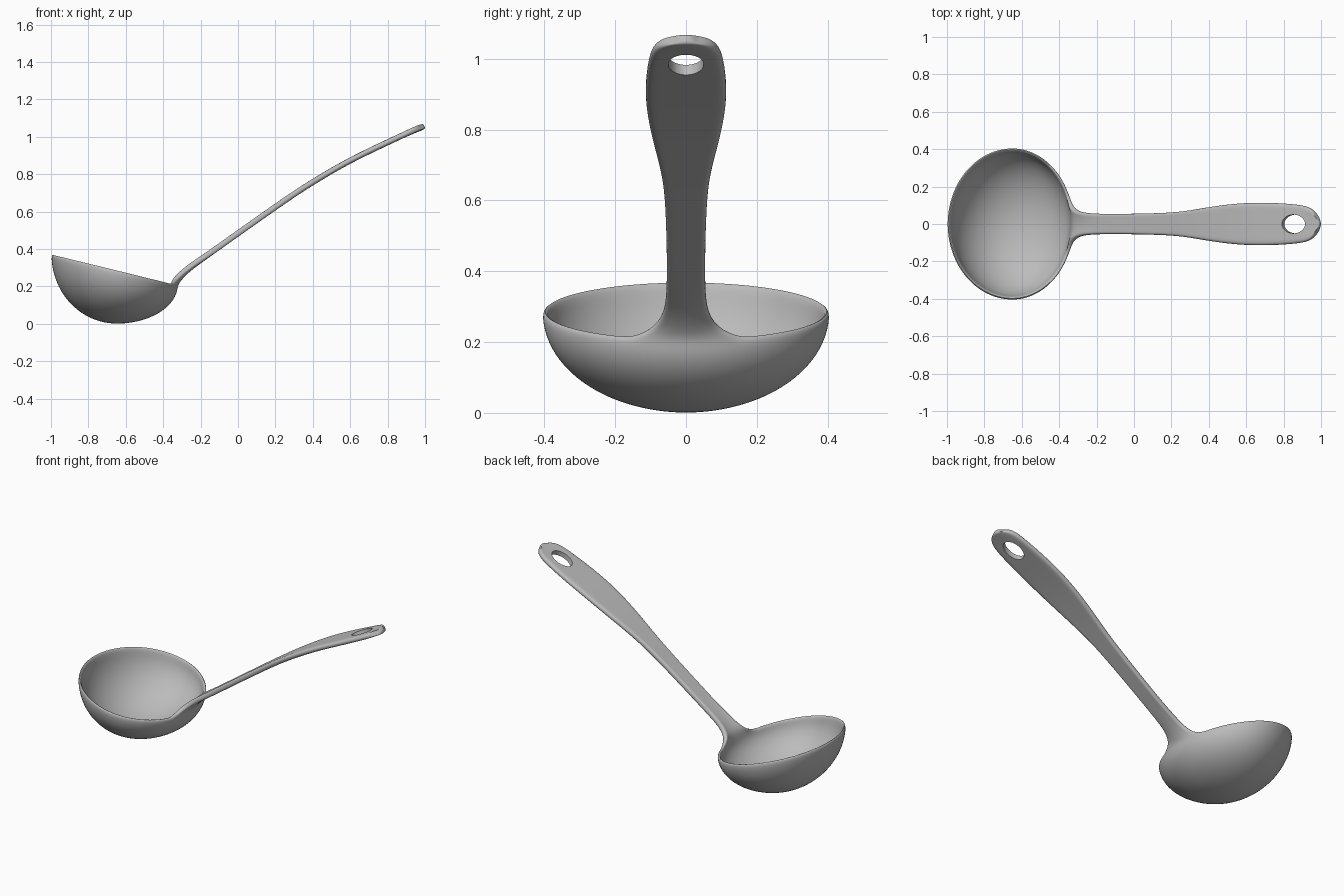
import bpy, bmesh, math
from mathutils import Vector

cube = bpy.data.objects.get("Cube")
if cube:
    bpy.data.objects.remove(cube, do_unlink=True)

# Material
steel = bpy.data.materials.new("grey steel")
steel.use_nodes = True
GREY = (0.5, 0.5, 0.5, 1)
steel.diffuse_color = GREY
bsdf = next(n for n in steel.node_tree.nodes if n.type == "BSDF_PRINCIPLED")
bsdf.inputs["Base Color"].default_value = GREY

SEGS, RINGS, HALF = 48, 9, 3
CENTRE_X = -0.65

# Handle underside stations: centre x, edge x, half width, z
STATIONS = [
    (-0.303, -0.329, 0.105, 0.232), (-0.278, -0.295, 0.074, 0.260),
    (-0.235, -0.245, 0.060, 0.298), (-0.15, -0.15, 0.055, 0.358),
    (0.0, 0.0, 0.055, 0.465), (0.2, 0.2, 0.060, 0.606),
    (0.3, 0.3, 0.072, 0.675), (0.4, 0.4, 0.090, 0.740),
    (0.5, 0.5, 0.105, 0.800), (0.6, 0.6, 0.114, 0.856),
    (0.7, 0.7, 0.116, 0.906), (0.8, 0.8, 0.112, 0.953),
    (0.9, 0.9, 0.104, 1.000), (0.96, 0.95, 0.090, 1.025),
    (0.99, 0.975, 0.066, 1.037), (1.004, 0.993, 0.035, 1.043),
]


def rim_point(i):
    """Point on the tilted oval rim of the bowl."""
    a = 2 * math.pi * i / SEGS
    x = CENTRE_X + (0.33 if math.cos(a) > 0 else 0.35) * math.cos(a)
    return Vector((x, 0.408 * math.sin(a), 0.37 - 0.24 * (x + 1)))


# Ladle sheet: outside of the bowl flowing into the underside of the handle
bm = bmesh.new()
bottom = bm.verts.new((CENTRE_X, 0, 0))
rings = []
for k in range(1, RINGS + 1):
    phi = k / RINGS * math.pi / 2
    ring = []
    for i in range(SEGS):
        p = rim_point(i)
        r = math.sin(phi)
        ring.append(bm.verts.new((CENTRE_X + (p.x - CENTRE_X) * r, p.y * r,
                                  p.z * (1 - math.cos(phi)))))
    rings.append(ring)
for i in range(SEGS):
    n = (i + 1) % SEGS
    bm.faces.new((bottom, rings[0][n], rings[0][i]))
    for low, high in zip(rings, rings[1:]):
        bm.faces.new((low[i], low[n], high[n], high[i]))

row = [rings[-1][j] for j in range(-HALF, HALF + 1)]
handle_verts = []
for cx, ex, width, z in STATIONS:
    new = []
    for j in range(-HALF, HALF + 1):
        t = j / HALF
        new.append(bm.verts.new((cx + (ex - cx) * t * t, width * t, z)))
    for j in range(2 * HALF):
        bm.faces.new((row[j], row[j + 1], new[j + 1], new[j]))
    row = new
    handle_verts += new

bm.verts.index_update()
thick_ids = [v.index for v in handle_verts]
mesh = bpy.data.meshes.new("ladle")
bm.to_mesh(mesh)
bm.free()
ladle = bpy.data.objects.new("ladle", mesh)
bpy.context.collection.objects.link(ladle)
mesh.materials.append(steel)

# Wall thickness: thinner bowl, thicker handle
group = ladle.vertex_groups.new(name="thickness")
group.add(range(len(mesh.vertices)), 0.6, "REPLACE")
group.add(thick_ids, 1.0, "REPLACE")
solid = ladle.modifiers.new("wall", "SOLIDIFY")
solid.thickness = 0.031
solid.offset = -1
solid.vertex_group = "thickness"
sub = ladle.modifiers.new("smooth", "SUBSURF")
sub.levels = sub.render_levels = 2

# Hanging hole, cut square to the handle
bpy.ops.mesh.primitive_cylinder_add(vertices=40, radius=1, depth=0.3,
                                    location=(0.86, 0, 0.995),
                                    rotation=(0, -0.43, 0))
cutter = bpy.context.object
cutter.name = "hole_cutter"
cutter.scale = (0.068, 0.05, 1)
cutter.hide_render = True
cutter.data.materials.append(steel)
cut = ladle.modifiers.new("hole", "BOOLEAN")
cut.operation = "DIFFERENCE"
cut.solver = "EXACT"
cut.object = cutter

# Apply the modifiers and drop the cutter
bpy.ops.object.select_all(action="DESELECT")
ladle.select_set(True)
bpy.context.view_layer.objects.active = ladle
for name in [m.name for m in ladle.modifiers]:
    bpy.ops.object.modifier_apply(modifier=name)
bpy.data.objects.remove(cutter, do_unlink=True)
bpy.ops.object.shade_smooth_by_angle(angle=math.radians(40))
